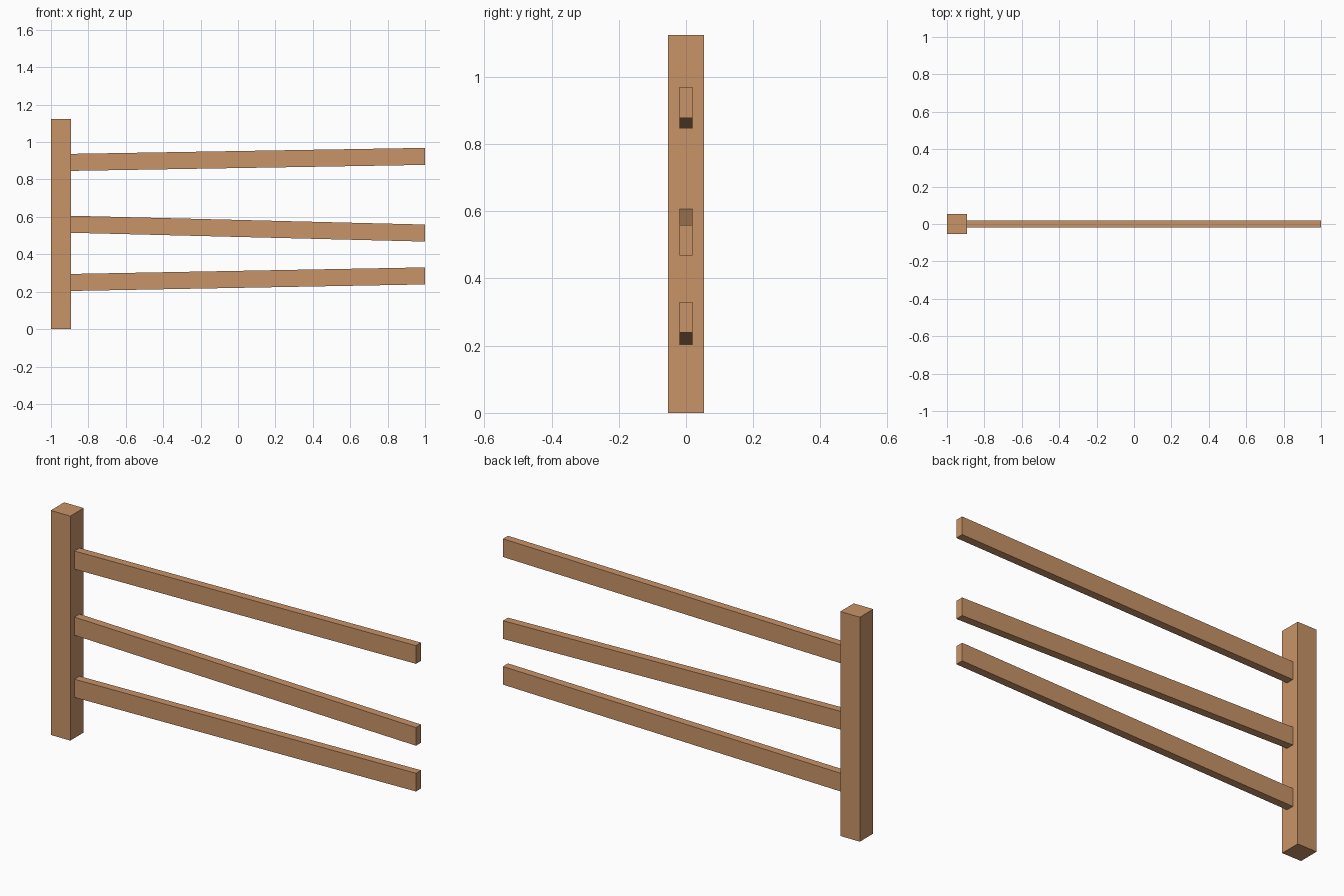
import bpy

if "Cube" in bpy.data.objects:
    bpy.data.objects.remove(bpy.data.objects["Cube"])

wood = bpy.data.materials.new("warm wood")
wood.diffuse_color = (0.58, 0.295, 0.14, 1.0)
wood.use_nodes = True
wood.node_tree.nodes["Principled BSDF"].inputs["Base Color"].default_value = wood.diffuse_color

FACES = [(0, 1, 2, 3), (7, 6, 5, 4), (0, 4, 5, 1),
         (1, 5, 6, 2), (2, 6, 7, 3), (3, 7, 4, 0)]


def beam(name, x0, x1, half_y, left, right):
    """Straight beam along x; left/right are (bottom, top) heights of its ends."""
    verts = []
    for x, (lo, hi) in ((x0, left), (x1, right)):
        verts += [(x, -half_y, lo), (x, half_y, lo), (x, half_y, hi), (x, -half_y, hi)]
    # faces wound outwards: left end is viewed from -x
    faces = [tuple(reversed(f)) for f in FACES]
    mesh = bpy.data.meshes.new(name)
    mesh.from_pydata(verts, [], faces)
    import bmesh
    bm = bmesh.new()
    bm.from_mesh(mesh)
    bmesh.ops.recalc_face_normals(bm, faces=bm.faces)
    bm.to_mesh(mesh)
    bm.free()
    mesh.materials.append(wood)
    obj = bpy.data.objects.new(name, mesh)
    bpy.context.collection.objects.link(obj)
    return obj


# Square upright post
beam("fence_post", -1.0, -0.892, 0.053, (0, 1.124), (0, 1.124))

# Three slightly crooked rails: bottom height at the post and at the free end
RAIL_H = 0.091
for name, z_left, z_right in (("top_rail", 0.846, 0.878),
                              ("middle_rail", 0.515, 0.468),
                              ("bottom_rail", 0.204, 0.239)):
    beam(name, -0.892, 1.0, 0.02,
         (z_left, z_left + RAIL_H), (z_right, z_right + RAIL_H))
